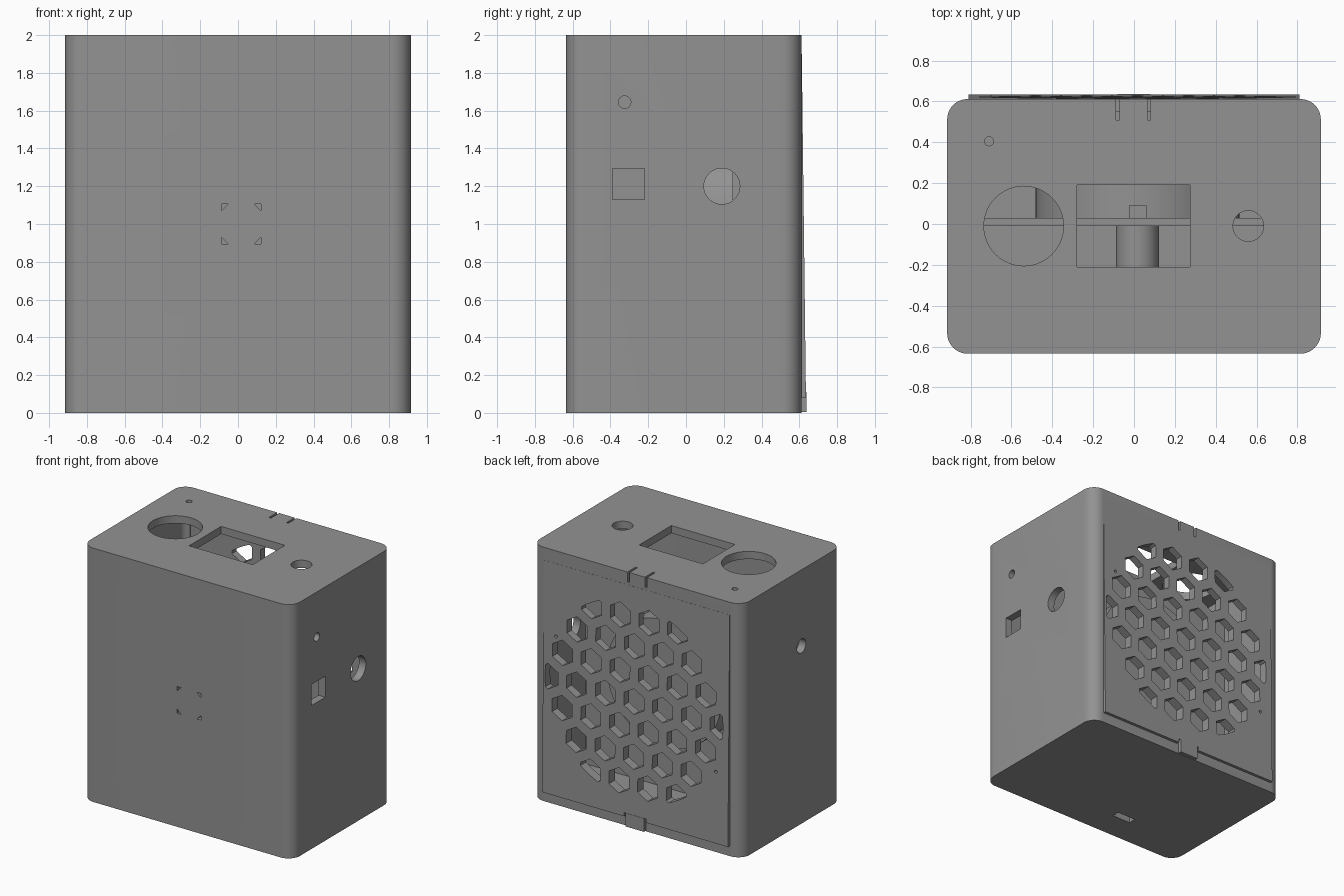
import bpy, bmesh, math
from mathutils import Vector

if "Cube" in bpy.data.objects:
    bpy.data.objects.remove(bpy.data.objects["Cube"])

grey = bpy.data.materials.new("plain grey")
grey.diffuse_color = (0.29, 0.29, 0.29, 1)
grey.use_nodes = True
grey.node_tree.nodes["Principled BSDF"].inputs["Base Color"].default_value = grey.diffuse_color

AXES = {  # profile plane (u, v) and extrusion axis
    'x': lambda u, v, w: Vector((w, u, v)),
    'y': lambda u, v, w: Vector((u, w, v)),
    'z': lambda u, v, w: Vector((u, v, w)),
}


def prism(bm, pts, axis, a, b):
    """Extrude a closed profile along an axis from a to b."""
    f = AXES[axis]
    lo = [bm.verts.new(f(u, v, a)) for u, v in pts]
    hi = [bm.verts.new(f(u, v, b)) for u, v in pts]
    n = len(pts)
    faces = [bm.faces.new(lo), bm.faces.new(hi)]
    for i in range(n):
        j = (i + 1) % n
        faces.append(bm.faces.new((lo[i], lo[j], hi[j], hi[i])))
    bmesh.ops.recalc_face_normals(bm, faces=faces)


def rect(u0, u1, v0, v1):
    return [(u0, v0), (u1, v0), (u1, v1), (u0, v1)]


def circle(u, v, r, n=48):
    return [(u + r * math.cos(2 * math.pi * i / n), v + r * math.sin(2 * math.pi * i / n))
            for i in range(n)]


def rounded(u0, u1, v0, v1, r, n=10):
    pts = []
    corners = [(u1 - r, v1 - r), (u0 + r, v1 - r), (u0 + r, v0 + r), (u1 - r, v0 + r)]
    for k, (cu, cv) in enumerate(corners):
        for i in range(n + 1):
            t = math.pi / 2 * (k + i / n)
            pts.append((cu + r * math.cos(t), cv + r * math.sin(t)))
    return pts


def make(name, solids):
    """Make one object from a list of (profile, axis, start, end)."""
    bm = bmesh.new()
    for s in solids:
        prism(bm, *s)
    me = bpy.data.meshes.new(name)
    bm.to_mesh(me)
    bm.free()
    me.materials.append(grey)
    ob = bpy.data.objects.new(name, me)
    bpy.context.collection.objects.link(ob)
    return ob


def cut(ob, solids):
    """Subtract solids from an object and remove the cutter."""
    cutter = make("cutter", solids)
    cutter.hide_render = True
    m = ob.modifiers.new("cut", 'BOOLEAN')
    m.operation, m.solver, m.object = 'DIFFERENCE', 'EXACT', cutter
    bpy.context.view_layer.update()
    me = bpy.data.meshes.new_from_object(
        ob.evaluated_get(bpy.context.evaluated_depsgraph_get()))
    ob.modifiers.clear()
    ob.data = me
    bpy.data.objects.remove(cutter)


def smooth(ob):
    bpy.ops.object.select_all(action='DESELECT')
    ob.select_set(True)
    bpy.context.view_layer.objects.active = ob
    bpy.ops.object.shade_smooth_by_angle(angle=math.radians(30))


X, YF, YB, T = 0.915, -0.635, 0.612, 0.06
CX, CZ = 0.017, 1.0   # centre of the grille and the driver

# Hollow case with rounded upright corners
case = make("case", [(rounded(-X, X, YF, YB, 0.1), 'z', 0, 2)])
cut(case, [(rounded(-X + T, X - T, YF + T, YB - T, 0.05), 'z', T, 2 - T)])

holes = [
    # top: dial, display window, knob, lamp
    (circle(-0.54, -0.01, 0.195), 'z', 1.9, 2.1),
    (rect(-0.28, 0.275, -0.21, 0.19), 'z', 1.9, 2.1),
    (circle(0.56, -0.01, 0.075), 'z', 1.9, 2.1),
    (circle(-0.71, 0.405, 0.022, 24), 'z', 1.9, 2.1),
    # top clip slits
    (rect(-0.087, -0.07, 0.51, 0.7), 'z', 1.92, 2.1),
    (rect(0.065, 0.082, 0.51, 0.7), 'z', 1.92, 2.1),
    # right side: round port, square port, small hole
    (circle(0.19, 1.2, 0.095), 'x', 0.8, 1.0),
    (rect(-0.39, -0.22, 1.13, 1.295), 'x', 0.8, 1.0),
    (circle(-0.325, 1.645, 0.033, 32), 'x', 0.8, 1.0),
    # left side hole
    (circle(-0.13, 1.4, 0.055, 32), 'x', -1.0, -0.8),
    # slot in the floor
    (rect(-0.3, -0.14, -0.41, -0.35), 'z', -0.1, 0.1),
    # back opening for the grille
    (rect(-0.805, 0.805, 0.085, 1.9), 'y', 0.5, 0.7),
]
# Four corner marks on the front
for sx in (-1, 1):
    for sz in (-1, 1):
        u, v = CX + sx * 0.105, CZ + sz * 0.105
        holes.append(([(u, v), (u - sx * 0.035, v), (u, v - sz * 0.035)], 'y', -0.7, -0.5))
cut(case, holes)
smooth(case)

# Slightly sloping back panel
panel = make("back_panel", [(
    [(0.56, 0.08), (0.635, 0.08), (0.613, 1.9), (0.56, 1.9)], 'x', -0.81, 0.81)])

# Honeycomb openings, trimmed to a circle
R_GRILLE, PITCH, R_HEX = 0.775, 0.25, 0.1
vents = []
for row in range(-3, 4):
    count = 7 - abs(row)
    for k in range(count):
        hx = CX + (k - (count - 1) / 2) * PITCH
        hz = CZ + row * PITCH * math.sqrt(3) / 2
        corners = [Vector((hx + R_HEX * math.sin(i * math.pi / 3) - CX,
                           hz + R_HEX * math.cos(i * math.pi / 3) - CZ)) for i in range(6)]
        if max(c.length for c in corners) > R_GRILLE:
            pts = [corners[i].lerp(corners[(i + 1) % 6], s / 4)
                   for i in range(6) for s in range(4)]
            corners = [p * min(1, R_GRILLE / p.length) for p in pts]
        vents.append(([(c.x + CX, c.y + CZ) for c in corners], 'y', 0.5, 0.7))
# Small screw holes beside the honeycomb
vents += [(circle(0.7, 1.33, 0.012, 12), 'y', 0.5, 0.7),
          (circle(-0.7, 0.64, 0.012, 12), 'y', 0.5, 0.7)]
# Gaps either side of the bottom clip
vents.append((rect(-0.095, 0.095, 0.0, 0.11), 'y', 0.5, 0.7))
cut(panel, vents)

# Bottom clip
make("bottom_clip", [(rect(-0.08, 0.08, 0.59, 0.637), 'z', 0.005, 0.11)])

# Inner divider, driver body, driver terminal and front post
make("divider", [(rect(-0.86, 0.86, -0.01, 0.03), 'z', 0.05, 1.78)])
smooth(make("driver_body", [(circle(CX, CZ, 0.5, 64), 'y', 0.03, 0.25)]))
make("driver_terminal", [(rect(-0.025, 0.06, 0.03, 0.09), 'z', 1.45, 1.6)])
smooth(make("front_post", [(circle(CX, CZ, 0.105), 'y', -0.58, -0.01)]))
